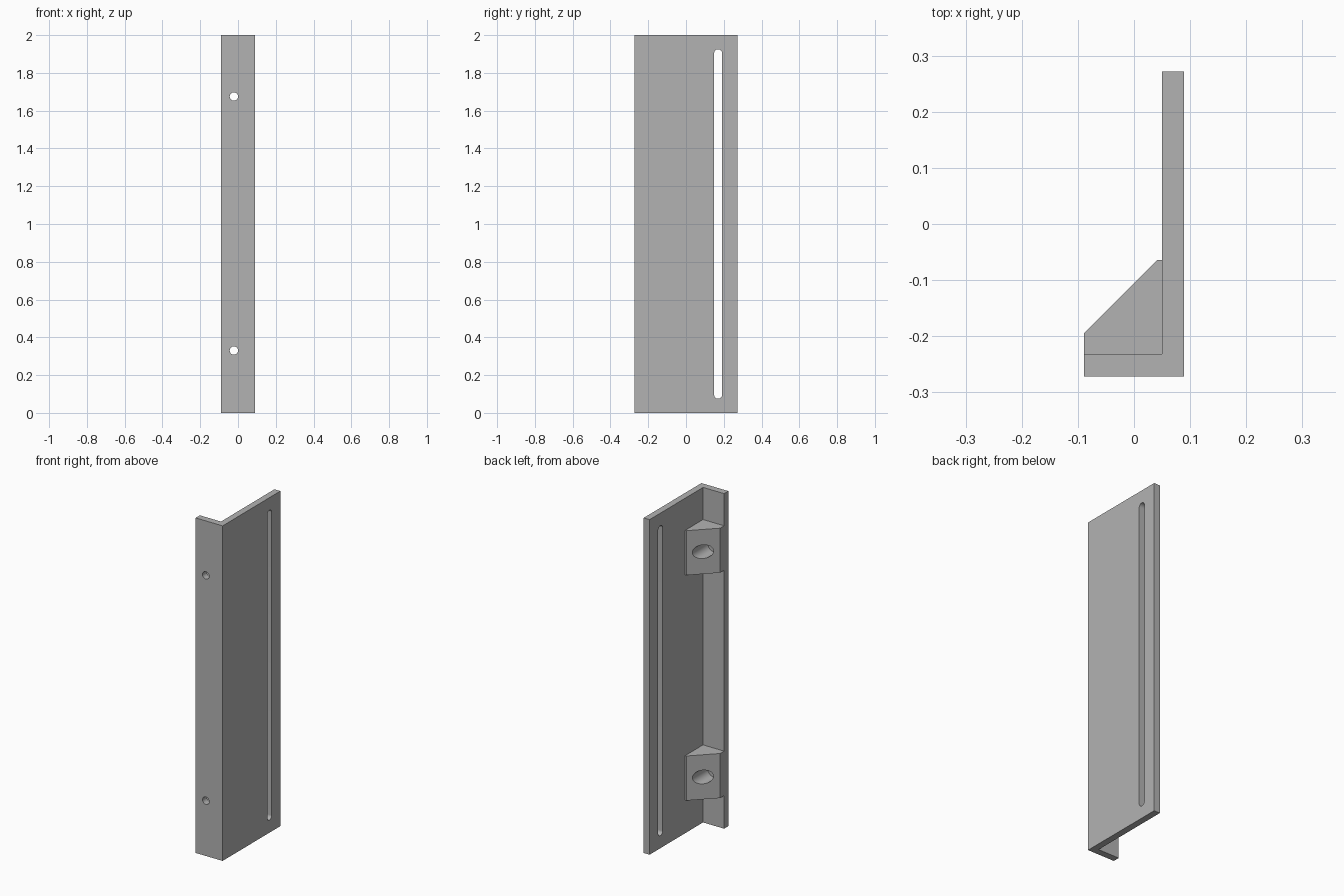
import bpy
import bmesh
import math
from mathutils import Matrix

old = bpy.data.objects.get("Cube")
if old:
    bpy.data.objects.remove(old, do_unlink=True)

grey = bpy.data.materials.new("plain_grey")
grey.use_nodes = True
colour = (0.45, 0.45, 0.45, 1)
grey.diffuse_color = colour
grey.node_tree.nodes["Principled BSDF"].inputs["Base Color"].default_value = colour

HEIGHT = 2.0
HOLE_X = -0.022
HOLE_Z = {"lower": 0.33, "upper": 1.675}
FLANGE_Y = -0.232   # inner face of the flange
PLATE_X = 0.05      # inner face of the plate


def prism(name, outline, depth, matrix=Matrix()):
    """Extrude a flat outline along its local z and place it."""
    bm = bmesh.new()
    face = bm.faces.new([bm.verts.new((u, v, 0)) for u, v in outline])
    new = bmesh.ops.extrude_face_region(bm, geom=[face])["geom"]
    verts = [g for g in new if isinstance(g, bmesh.types.BMVert)]
    bmesh.ops.translate(bm, verts=verts, vec=(0, 0, depth))
    bm.transform(matrix)
    bmesh.ops.recalc_face_normals(bm, faces=bm.faces)
    mesh = bpy.data.meshes.new(name)
    bm.to_mesh(mesh)
    bm.free()
    mesh.materials.append(grey)
    obj = bpy.data.objects.new(name, mesh)
    bpy.context.collection.objects.link(obj)
    return obj


def capsule(radius, half=0.0, steps=24):
    """Round outline, stretched along v by half on each end."""
    points = []
    for side in (0, 1):
        offset = -half if side else half
        for i in range(steps + (1 if half else 0)):
            a = math.pi * (side + i / steps)
            points.append((radius * math.cos(a), radius * math.sin(a) + offset))
    return points


def cut(target, cutter):
    """Subtract the cutter, then throw it away."""
    cutter.hide_render = True
    mod = target.modifiers.new("cut", "BOOLEAN")
    mod.operation = "DIFFERENCE"
    mod.solver = "EXACT"
    mod.object = cutter
    bpy.ops.object.select_all(action="DESELECT")
    bpy.context.view_layer.objects.active = target
    target.select_set(True)
    bpy.ops.object.modifier_apply(modifier=mod.name)
    bpy.data.objects.remove(cutter, do_unlink=True)


def bore(radius, z, y_start, length):
    """Round cutter running along y."""
    turn = Matrix.Rotation(math.pi / 2, 4, "X")
    place = Matrix.Translation((HOLE_X, y_start + length, z))
    return prism("bore_cutter", capsule(radius), length, place @ turn)


# Angle bar: wide plate with a short front flange
left, right, front, back = -0.089, 0.089, -0.272, 0.272
angle_bar = prism("angle_bar", [
    (left, front), (right, front), (right, back),
    (PLATE_X, back), (PLATE_X, FLANGE_Y), (left, FLANGE_Y)], HEIGHT)

# Two long slots through the plate
to_x = Matrix(((0, 0, 1, 0), (1, 0, 0, 0), (0, 1, 0, 0), (0, 0, 0, 1)))
for slot_y in (-0.025, 0.17):
    place = Matrix.Translation((0, slot_y, HEIGHT / 2))
    cut(angle_bar, prism("slot_cutter", capsule(0.021, 0.904), 0.2, place @ to_x))

# Corner gussets with wide bores, and screw holes through the flange
for level, z in HOLE_Z.items():
    cut(angle_bar, bore(0.022, z, -0.3, 0.1))
    gusset = prism(level + "_gusset", [
        (left, FLANGE_Y), (PLATE_X, FLANGE_Y), (PLATE_X, -0.064),
        (0.042, -0.064), (left, -0.195)], 0.266,
        Matrix.Translation((0, 0, z - 0.133)))
    cut(gusset, bore(0.041, z, -0.3, 0.3))
    bpy.ops.object.shade_smooth_by_angle(angle=math.radians(30))

bpy.ops.object.select_all(action="DESELECT")
angle_bar.select_set(True)
bpy.context.view_layer.objects.active = angle_bar
bpy.ops.object.shade_smooth_by_angle(angle=math.radians(30))
